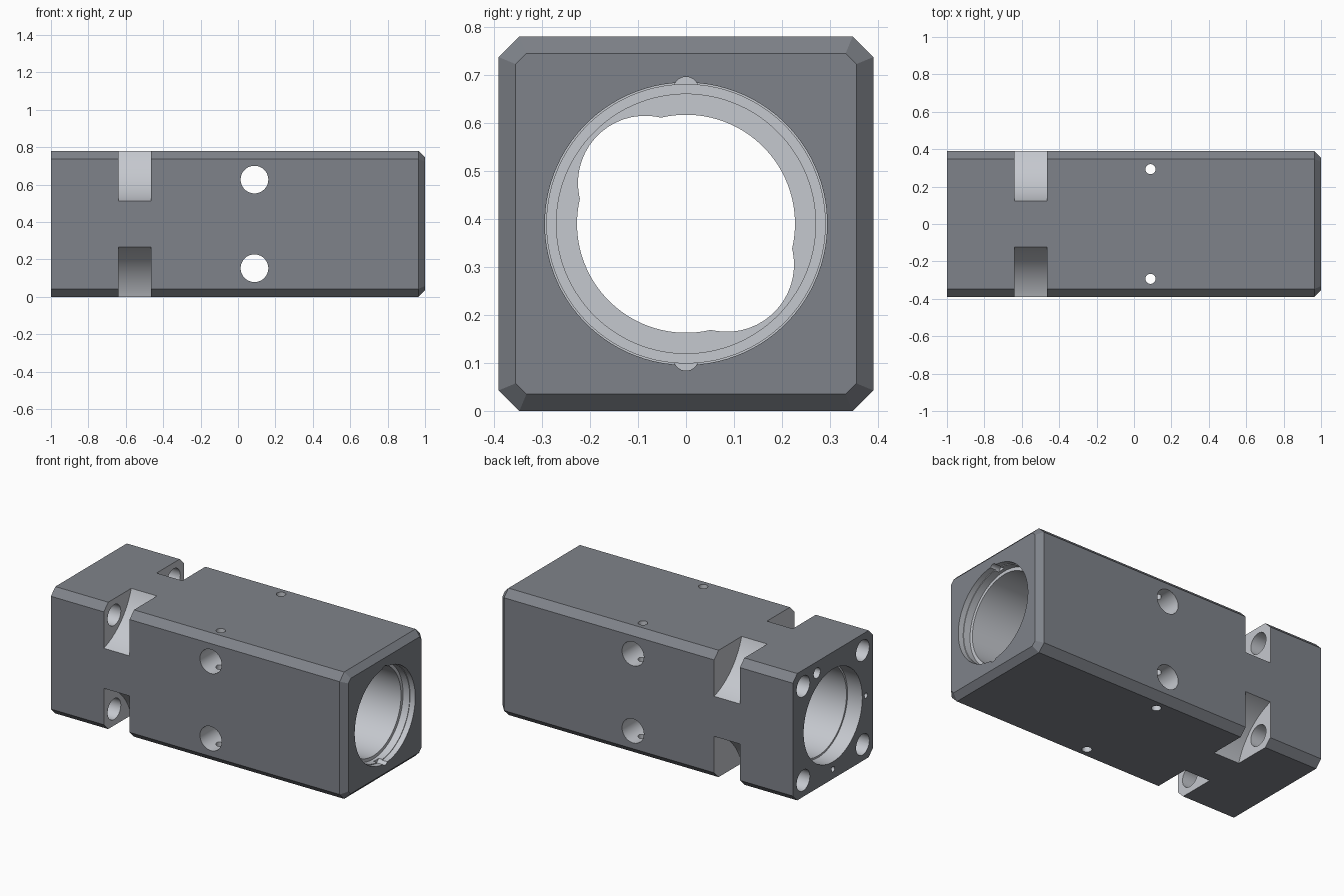
import bpy, bmesh, math

if "Cube" in bpy.data.objects:
    bpy.data.objects.remove(bpy.data.objects["Cube"])

CZ = 0.39  # height of the bore axis
H = 0.39   # half width of the block


def material(name, color):
    m = bpy.data.materials.new(name)
    m.diffuse_color = (*color, 1)
    m.use_nodes = True
    m.node_tree.nodes["Principled BSDF"].inputs["Base Color"].default_value = m.diffuse_color
    return m


# Dark outer finish and lighter machined surfaces
FINISHES = [material("dark_finish", (0.212, 0.226, 0.254)),
            material("machined_finish", (0.56, 0.58, 0.62))]


def loft(name, rings, finish):
    """Closed solid through rings of equal point count, capped at both ends."""
    bm = bmesh.new()
    loops = [[bm.verts.new(p) for p in ring] for ring in rings]
    n = len(loops[0])
    for a, b in zip(loops, loops[1:]):
        for i in range(n):
            bm.faces.new((a[i], a[(i + 1) % n], b[(i + 1) % n], b[i]))
    bm.faces.new(loops[0])
    bm.faces.new(loops[-1])
    bmesh.ops.recalc_face_normals(bm, faces=bm.faces)
    for f in bm.faces:
        f.material_index = finish
    me = bpy.data.meshes.new(name)
    bm.to_mesh(me)
    bm.free()
    for m in FINISHES:
        me.materials.append(m)
    for p in me.polygons:
        p.material_index = finish
    ob = bpy.data.objects.new(name, me)
    bpy.context.collection.objects.link(ob)
    return ob


def octagon(x, h, c):
    k = h - c
    pts = [(h, -k), (h, k), (k, h), (-k, h), (-h, k), (-h, -k), (-k, -h), (k, -h)]
    return [(x, y, z + CZ) for y, z in pts]


def lathe(name, profile, axis="x", center=(0, 0, 0), n=48):
    """Cutter of (position, radius) steps along an axis through center."""
    rings = []
    for t, r in profile:
        ring = []
        for i in range(n):
            a = 2 * math.pi * (i + 0.5) / n
            u, v = r * math.cos(a), r * math.sin(a)
            p = {"x": (t, u, v), "y": (v, t, u), "z": (u, v, t)}[axis]
            ring.append([p[k] + center[k] for k in range(3)])
        rings.append(ring)
    return loft(name, rings, 1)


# Block with chamfered long edges and a chamfered right end
body = loft("housing_block", [octagon(-1, H, 0.043), octagon(0.965, H, 0.043),
                              octagon(1, H - 0.035, 0.0225)], 0)
cutters = []

# Stepped main bore
bore = [(-1.1, 0.285), (-0.9, 0.285), (-0.9, 0.274), (-0.1, 0.274), (-0.1, 0.227),
        (0.3, 0.227), (0.3, 0.27), (0.92, 0.27), (0.92, 0.29), (0.965, 0.29),
        (0.965, 0.294), (1.1, 0.294)]
cutters.append(lathe("bore_cutter", bore, center=(0, 0, CZ), n=96))

for s in (-1, 1):
    # Offset scallops through the inner land
    cutters.append(lathe("scallop_cutter", [(-0.2, 0.14), (0.4, 0.14)],
                         center=(0, s * 0.085, CZ - s * 0.085)))
    # Key notches at the right mouth
    cutters.append(lathe("key_cutter", [(0.94, 0.026), (1.1, 0.026)],
                         center=(0, 0, CZ + s * 0.28), n=24))
    # Cross ports and small vertical holes
    cutters.append(lathe("port_cutter", [(-0.5, 0.074), (0.5, 0.074)], "y",
                         (0.088, 0, CZ + s * 0.237)))
    cutters.append(lathe("pin_hole_cutter", [(-0.1, 0.027), (0.9, 0.027)], "z",
                         (0.088, s * 0.293, 0), 32))
    for t in (-1, 1):
        # Curved corner notches and the bolt holes that open into them
        cutters.append(lathe("corner_notch_cutter", [(-0.64, 0.41), (-0.465, 0.41)],
                             center=(0, s * 0.514, CZ + t * 0.514), n=128))
        cutters.append(lathe("bolt_hole_cutter", [(-1.1, 0.064), (-0.55, 0.064)],
                             center=(0, s * 0.289, CZ + t * 0.289)))

# Small blind holes in the left end
for y, z, r, depth in ((0.155, 0.32, 0.032, 0.15), (-0.32, 0, 0.016, 0.08),
                       (0, -0.33, 0.016, 0.08)):
    cutters.append(lathe("end_hole_cutter", [(-1.1, r), (-1 + depth, r)],
                         center=(0, y, CZ + z), n=24))

# Cut everything, then bake the result
for c in cutters:
    m = body.modifiers.new(c.name, "BOOLEAN")
    m.operation, m.solver, m.object = "DIFFERENCE", "EXACT", c
dg = bpy.context.evaluated_depsgraph_get()
baked = bpy.data.meshes.new_from_object(body.evaluated_get(dg))
body.modifiers.clear()
body.data = baked
for c in cutters:
    bpy.data.objects.remove(c)

bpy.context.view_layer.objects.active = body
body.select_set(True)
bpy.ops.object.shade_smooth_by_angle(angle=math.radians(25))
